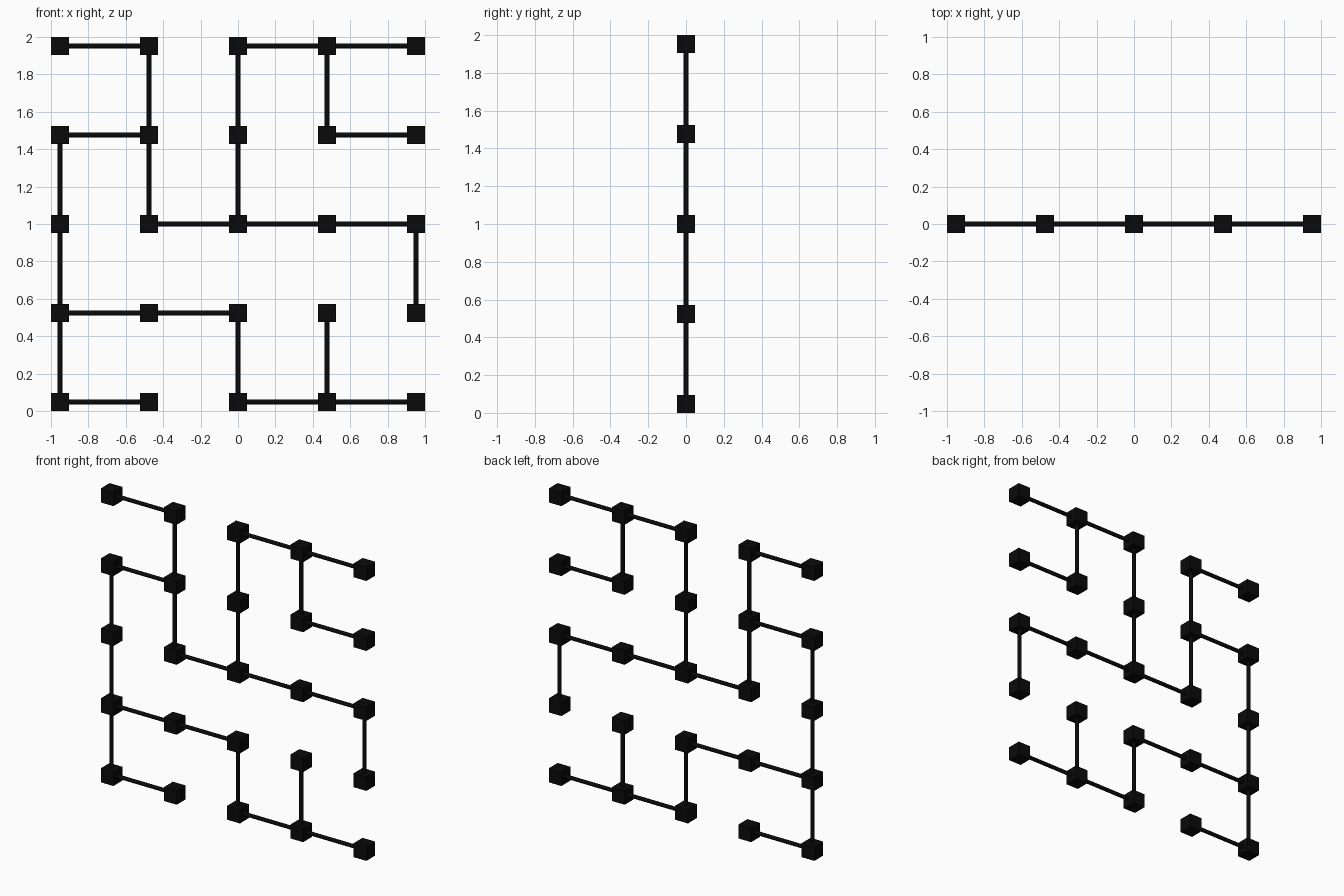
import bpy
from mathutils import Vector

if "Cube" in bpy.data.objects:
    bpy.data.objects.remove(bpy.data.objects["Cube"])

STEP, CUBE, RADIUS = 10 / 21, 2 / 21, 0.013

black = bpy.data.materials.new("black")
black.diffuse_color = (0.003, 0.003, 0.003, 1)
black.use_nodes = True
black.node_tree.nodes["Principled BSDF"].inputs["Base Color"].default_value = black.diffuse_color


def point(col, row):
    return Vector(((col - 2) * STEP, 0, 1 + (row - 2) * STEP))


def finish(name):
    ob = bpy.context.object
    ob.name = name
    ob.data.materials.append(black)


def rod(a, b):
    p, q = point(*a), point(*b)
    d = q - p
    bpy.ops.mesh.primitive_cylinder_add(
        vertices=16, radius=RADIUS, depth=d.length, location=(p + q) / 2,
        rotation=d.to_track_quat('Z', 'Y').to_euler())
    bpy.ops.object.shade_smooth_by_angle()
    finish("connecting_rod")


# Cube nodes on a 5 x 5 grid
for col in range(5):
    for row in range(5):
        bpy.ops.mesh.primitive_cube_add(size=CUBE, location=point(col, row))
        finish("node_cube")

# Straight rod runs as (column, row) paths, row 0 at the bottom
paths = [
    [(0, 4), (1, 4), (1, 2), (4, 2), (4, 1)],
    [(1, 3), (0, 3), (0, 0), (1, 0)],
    [(4, 4), (2, 4), (2, 2)],
    [(3, 4), (3, 3), (4, 3)],
    [(0, 1), (2, 1), (2, 0), (4, 0)],
    [(3, 0), (3, 1)],
]

# Split every run into single rods between neighbouring nodes
for path in paths:
    for (c0, r0), (c1, r1) in zip(path, path[1:]):
        n = max(abs(c1 - c0), abs(r1 - r0))
        dc, dr = (c1 - c0) // n, (r1 - r0) // n
        for i in range(n):
            rod((c0 + dc * i, r0 + dr * i), (c0 + dc * (i + 1), r0 + dr * (i + 1)))
